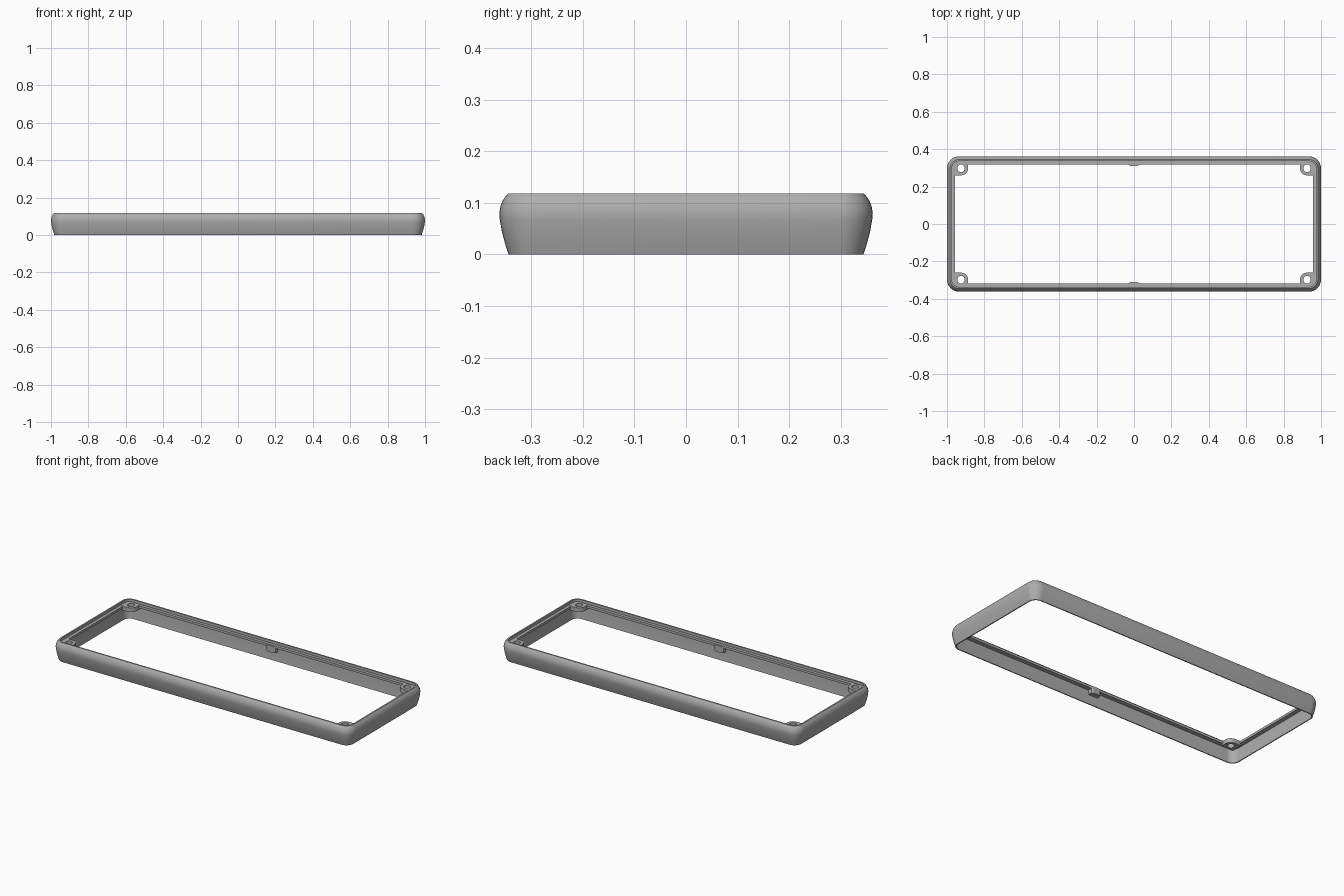
import bpy, bmesh, math

cube = bpy.data.objects.get("Cube")
if cube:
    bpy.data.objects.remove(cube, do_unlink=True)

HALF_X, HALF_Y, CORNER_R = 1.0, 0.362, 0.065

grey = bpy.data.materials.new("plain grey")
grey.use_nodes = True
colour = (0.42, 0.42, 0.42, 1)
grey.diffuse_color = colour
grey.node_tree.nodes["Principled BSDF"].inputs["Base Color"].default_value = colour


def finish(name, bm):
    bmesh.ops.recalc_face_normals(bm, faces=bm.faces)
    mesh = bpy.data.meshes.new(name)
    bm.to_mesh(mesh)
    bm.free()
    mesh.materials.append(grey)
    obj = bpy.data.objects.new(name, mesh)
    bpy.context.collection.objects.link(obj)
    bpy.ops.object.select_all(action='DESELECT')
    obj.select_set(True)
    bpy.context.view_layer.objects.active = obj
    bpy.ops.object.shade_smooth_by_angle(angle=math.radians(30))


def bridge(bm, a, b):
    for i in range(len(a)):
        j = (i + 1) % len(a)
        bm.faces.new((a[i], a[j], b[j], b[i]))


def rounded_loop(bm, inset, z, steps=8):
    r = CORNER_R - inset
    verts = []
    for q, (sx, sy) in enumerate(((1, 1), (-1, 1), (-1, -1), (1, -1))):
        for k in range(steps + 1):
            a = (q + k / steps) * math.pi / 2
            verts.append(bm.verts.new((sx * (HALF_X - CORNER_R) + r * math.cos(a),
                                       sy * (HALF_Y - CORNER_R) + r * math.sin(a), z)))
    return verts


# Bulged thin-walled frame with a recessed inner ledge near the top
profile = [(0.018, 0), (0.011, 0.022), (0.005, 0.045), (0.001, 0.068), (0, 0.08),
           (0.002, 0.092), (0.006, 0.103), (0.011, 0.111), (0.017, 0.118),
           (0.026, 0.118), (0.026, 0.102), (0.044, 0.102), (0.044, 0.088),
           (0.018, 0.088), (0.019, 0.045), (0.024, 0)]
bm = bmesh.new()
rings = [rounded_loop(bm, d, z) for d, z in profile]
for i, ring in enumerate(rings):
    bridge(bm, ring, rings[(i + 1) % len(rings)])
finish("frame", bm)


# Corner screw plates: rounded towards the opening, square towards the wall
def boss_reach(u, v, r=0.038, wall_u=0.042, wall_v=0.032):
    if u <= 0 and v <= 0:
        return r
    return min((wall_u if u > 0 else r) / max(abs(u), 1e-6),
               (wall_v if v > 0 else r) / max(abs(v), 1e-6))


def screw_boss(name, sx, sy, n=48, hole=0.02, low=0.078, high=0.104):
    bm = bmesh.new()
    loops = []
    for outer, z in ((False, low), (True, low), (True, high), (False, high)):
        loop = []
        for k in range(n):
            a = 2 * math.pi * k / n
            u, v = math.cos(a), math.sin(a)
            t = boss_reach(u, v) if outer else hole
            loop.append(bm.verts.new((sx * (0.925 + u * t), sy * (0.298 + v * t), z)))
        loops.append(loop)
    for i in range(4):
        bridge(bm, loops[i], loops[(i + 1) % 4])
    finish(name, bm)


for x_name, sx in (("left", 1), ("right", -1)):
    for y_name, sy in (("front", -1), ("back", 1)):
        screw_boss(f"{y_name}_{x_name}_screw_boss", sx, sy)

# Small catch tabs at the middle of the long sides
for y_name, sy in (("front", -1), ("back", 1)):
    bm = bmesh.new()
    outline = [(-0.03, 0.342), (-0.03, 0.317), (-0.02, 0.311),
               (0.02, 0.311), (0.03, 0.317), (0.03, 0.342)]
    low, high = [[bm.verts.new((x, sy * y, z)) for x, y in outline] for z in (0.06, 0.1)]
    bridge(bm, low, high)
    bm.faces.new(low)
    bm.faces.new(high)
    finish(f"{y_name}_catch_tab", bm)
